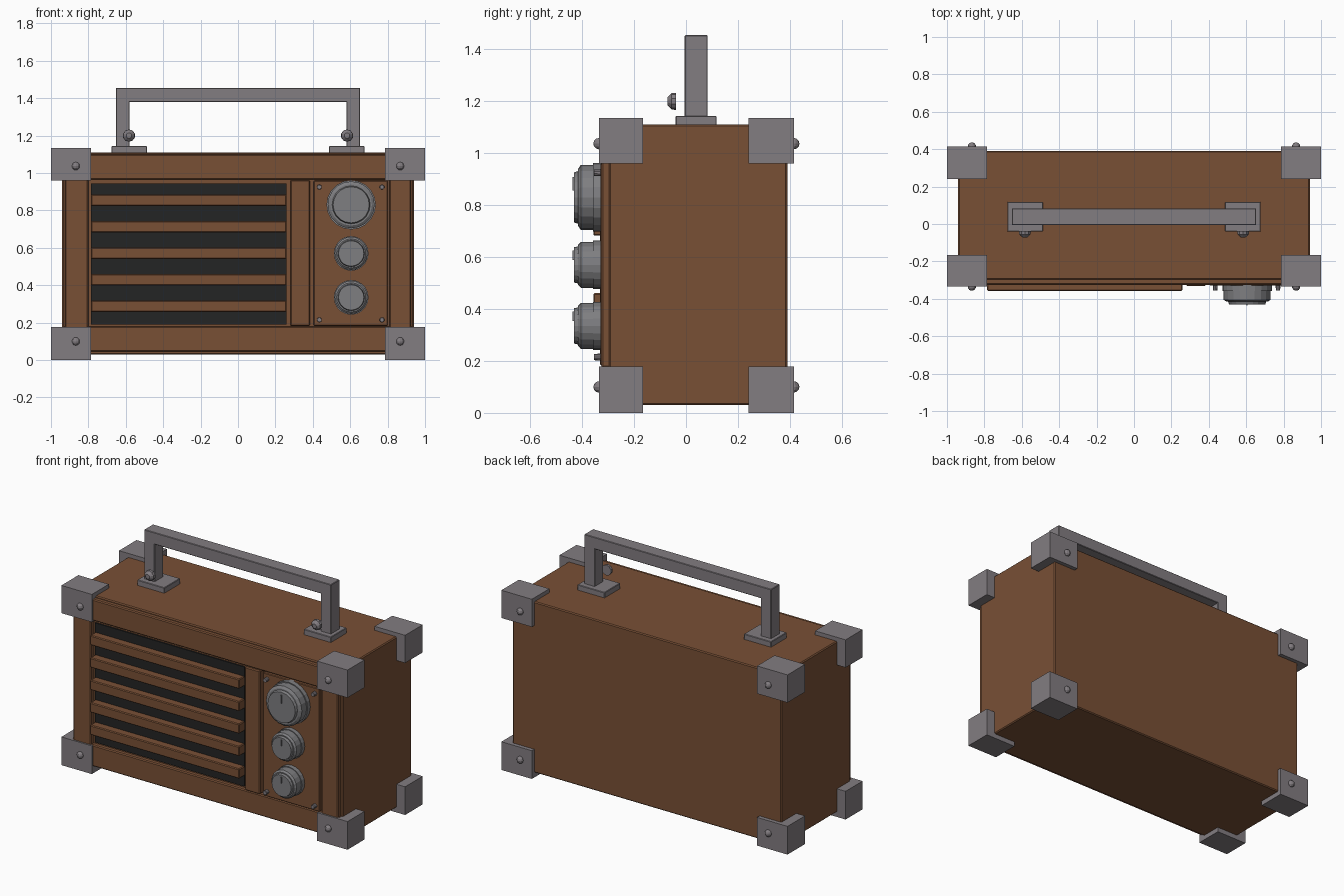
import bpy, math
from mathutils import Matrix

cube = bpy.data.objects.get("Cube")
if cube:
    bpy.data.objects.remove(cube, do_unlink=True)


def material(name, rgb):
    m = bpy.data.materials.new(name)
    m.use_nodes = True
    m.diffuse_color = (*rgb, 1)
    m.node_tree.nodes["Principled BSDF"].inputs["Base Color"].default_value = (*rgb, 1)
    return m


WOOD = material("brown wood", (0.19, 0.08, 0.036))
METAL = material("grey metal", (0.225, 0.205, 0.22))
KNOB = material("knob grey", (0.21, 0.21, 0.22))
CLOTH = material("dark speaker cloth", (0.017, 0.018, 0.018))


def finish(name, mat, bevel=0):
    ob = bpy.context.object
    ob.name = name
    ob.data.materials.append(mat)
    if bevel:
        mod = ob.modifiers.new("soft edges", "BEVEL")
        mod.width = bevel
        mod.segments = 1
    return ob


def box(name, x, y, z, mat, bevel=0):
    """Box spanning the given (low, high) ranges."""
    bpy.ops.mesh.primitive_cube_add(size=1)
    spans = (x, y, z)
    bpy.context.object.data.transform(
        Matrix.Translation([(a + b) / 2 for a, b in spans])
        @ Matrix.Diagonal([b - a for a, b in spans] + [1]))
    return finish(name, mat, bevel)


def disc(name, x, z, y0, y1, r0, r1, mat, sides=20):
    """Cylinder or cone along y, radius r0 at y0 (inner) and r1 at y1 (front)."""
    bpy.ops.mesh.primitive_cone_add(vertices=sides, radius1=r0, radius2=r1, depth=y0 - y1)
    bpy.context.object.data.transform(
        Matrix.Translation((x, (y0 + y1) / 2, z)) @ Matrix.Rotation(math.pi / 2, 4, "X"))
    return finish(name, mat)


def screw(name, x, y, z, r, depth, direction):
    """Rounded screw head: a low dome pointing along -y or +y."""
    bpy.ops.mesh.primitive_uv_sphere_add(segments=10, ring_count=6, radius=1)
    bpy.context.object.data.transform(
        Matrix.Translation((x, y, z)) @ Matrix.Diagonal((r, depth, r, 1)))
    return finish(name, METAL)


# Cabinet shell
box("cabinet", (-0.94, 0.94), (-0.297, 0.39), (0.03, 1.11), WOOD, 0.006)

# Front frame
FRONT = (-0.325, -0.29)
box("top_rail", (-0.935, 0.935), FRONT, (0.965, 1.10), WOOD, 0.006)
box("bottom_rail", (-0.935, 0.935), FRONT, (0.045, 0.18), WOOD, 0.006)
box("right_post", (-0.925, -0.80), FRONT, (0.17, 0.97), WOOD, 0.006)
box("left_post", (0.81, 0.925), FRONT, (0.17, 0.97), WOOD, 0.006)
box("divider", (0.28, 0.385), (-0.332, -0.29), (0.182, 0.963), WOOD, 0.006)
box("control_panel", (0.405, 0.80), (-0.33, -0.29), (0.183, 0.96), WOOD, 0.004)

# Speaker grille
box("speaker_cloth", (-0.785, 0.258), (-0.306, -0.29), (0.19, 0.945), CLOTH)
for i in range(5):
    mid = 0.288 + i * 0.1418
    box(f"grille_slat_{i + 1}", (-0.785, 0.258), (-0.357, -0.30),
        (mid - 0.031, mid + 0.031), WOOD, 0.005)

# Control knobs
for label, z, r in (("large", 0.83, 0.132), ("middle", 0.57, 0.093), ("lower", 0.335, 0.093)):
    x = 0.605
    disc(f"{label}_knob_flange", x, z, -0.32, -0.358, r, r, KNOB)
    disc(f"{label}_knob_body", x, z, -0.358, -0.405, r * 0.95, r * 0.95, KNOB)
    disc(f"{label}_knob_chamfer", x, z, -0.405, -0.415, r * 0.95, r * 0.84, KNOB)
    disc(f"{label}_knob_cap", x, z, -0.415, -0.431, r * 0.77, r * 0.73, KNOB)
    box(f"{label}_knob_pointer", (x - 0.003, x + 0.003), (-0.437, -0.42),
        (z + r * 0.2, z + r * 0.6), KNOB)

# Control panel screws
for x in (0.435, 0.77):
    for z in (0.215, 0.925):
        disc("panel_screw", x, z, -0.32, -0.355, 0.014, 0.012, METAL, 10)

# Corner guards with their screws
for side in (-1, 1):
    xs = sorted((side * 0.787, side))
    for level, z, sz in (("lower", (0, 0.178), 0.10), ("upper", (0.96, 1.135), 1.037)):
        for place, y, sy in (("front", (-0.335, -0.165), -0.335), ("back", (0.24, 0.415), 0.415)):
            box(f"{level}_{place}_corner_guard", xs, y, z, METAL)
            screw("corner_screw", side * 0.867, sy, sz, 0.022, 0.022, sy)

# Carrying handle
box("handle_bar", (-0.653, 0.653), (-0.005, 0.083), (1.38, 1.455), METAL, 0.003)
for side in (-1, 1):
    box("handle_leg", sorted((side * 0.58, side * 0.653)), (-0.005, 0.083), (1.14, 1.39), METAL, 0.003)
    box("handle_foot", sorted((side * 0.487, side * 0.677)), (-0.04, 0.118), (1.105, 1.144), METAL, 0.003)
    disc("handle_bolt", side * 0.583, 1.20, -0.038, -0.055, 0.033, 0.032, METAL, 10)
    disc("handle_bolt_head", side * 0.583, 1.20, -0.055, -0.071, 0.032, 0.015, METAL, 10)
